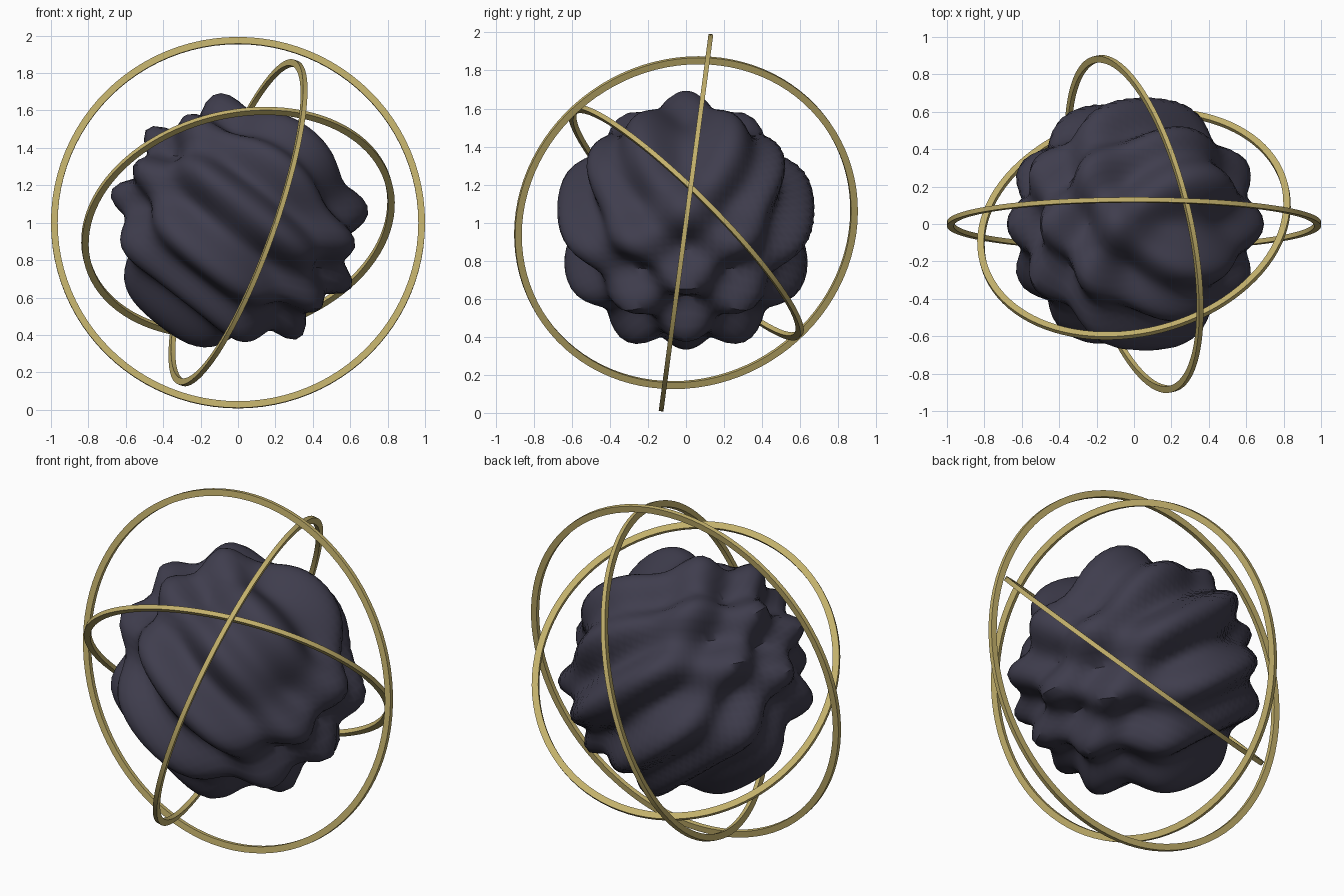
import bpy, bmesh, math
from mathutils import Vector

if "Cube" in bpy.data.objects:
    bpy.data.objects.remove(bpy.data.objects["Cube"])

CENTRE = Vector((0, 0, 1))


def material(name, color):
    m = bpy.data.materials.new(name)
    m.diffuse_color = (*color, 1)
    m.use_nodes = True
    m.node_tree.nodes["Principled BSDF"].inputs["Base Color"].default_value = m.diffuse_color
    return m


def add_object(name, bm, mat, angle):
    mesh = bpy.data.meshes.new(name)
    bm.to_mesh(mesh)
    bm.free()
    mesh.materials.append(mat)
    ob = bpy.data.objects.new(name, mesh)
    bpy.context.collection.objects.link(ob)
    ob.location = CENTRE
    bpy.ops.object.select_all(action='DESELECT')
    ob.select_set(True)
    bpy.context.view_layer.objects.active = ob
    bpy.ops.object.shade_smooth_by_angle(angle=math.radians(angle))
    return ob


dark = material("dark slate", (0.05, 0.047, 0.075))
gold = material("dull gold", (0.55, 0.44, 0.15))

# Rippled core: a sphere pushed in and out by crossed waves
bm = bmesh.new()
bmesh.ops.create_uvsphere(bm, u_segments=96, v_segments=48, radius=1)
for v in bm.verts:
    d = v.co.normalized()
    wave = math.sin(7 * d.x + 9 * d.z) * math.cos(7 * d.y)
    v.co = d * (0.62 + 0.08 * wave)
add_object("rippled_core", bm, dark, 40)


# Flat rings with a rectangular section, each turned to its own axis
def ring(name, outer, axis, width=0.036, depth=0.025, steps=96):
    bm = bmesh.new()
    turn = Vector(axis).to_track_quat('Z', 'Y')
    section = [(outer, -depth / 2), (outer, depth / 2),
               (outer - width, depth / 2), (outer - width, -depth / 2)]
    loops = []
    for i in range(steps):
        a = math.tau * i / steps
        loops.append([bm.verts.new(turn @ Vector((r * math.cos(a), r * math.sin(a), h)))
                      for r, h in section])
    for i in range(steps):
        p, q = loops[i], loops[(i + 1) % steps]
        for j in range(4):
            k = (j + 1) % 4
            bm.faces.new((p[j], q[j], q[k], p[k]))
    bmesh.ops.recalc_face_normals(bm, faces=bm.faces)
    add_object(name, bm, gold, 30)


ring("outer_ring", 1.0, (0, 0.991, -0.131))
ring("middle_ring", 0.922, (0.92, 0.212, -0.328))
ring("inner_ring", 0.85, (-0.18, 0.695, 0.695))
